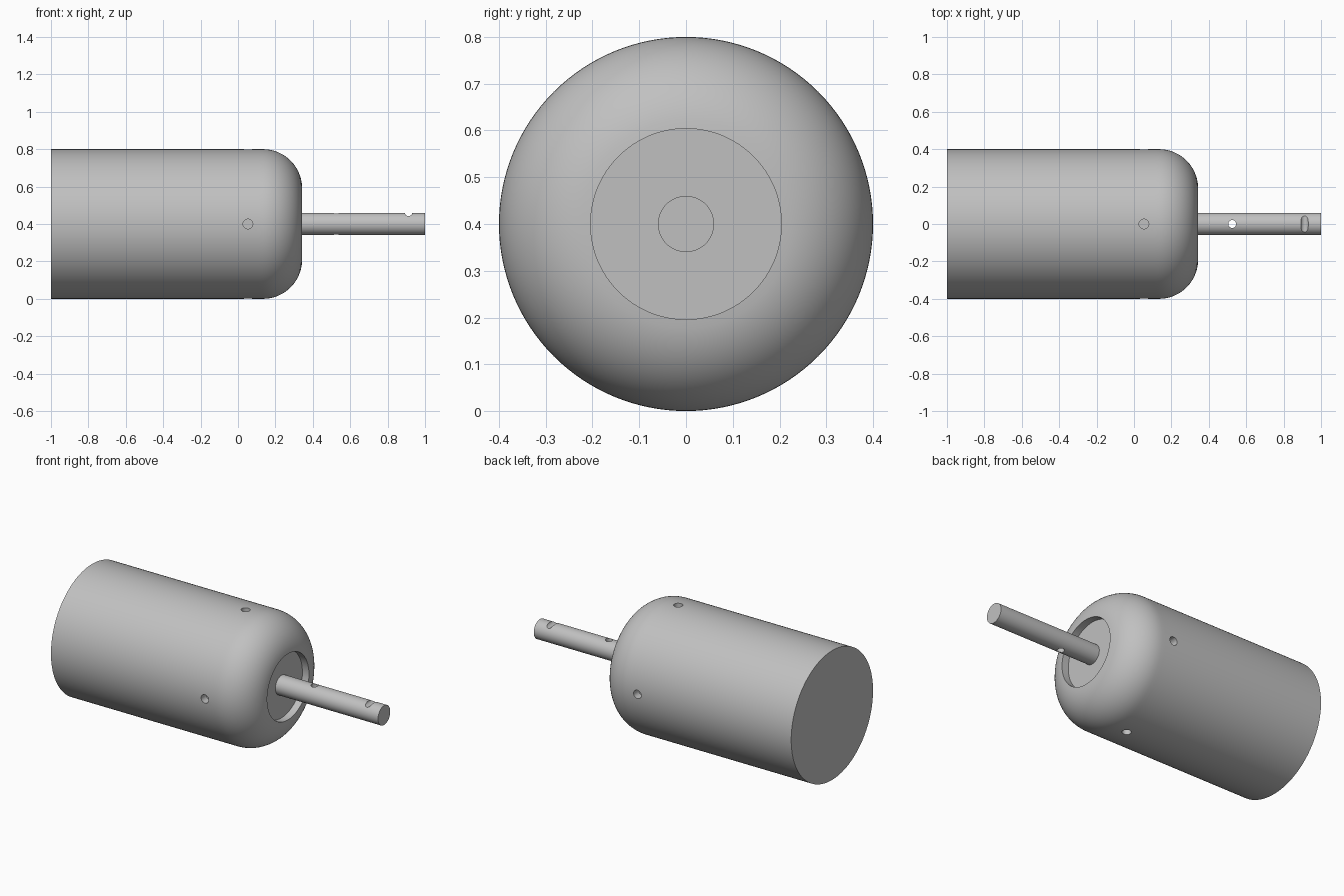
import bpy, bmesh, math
from mathutils import Matrix, Vector

old = bpy.data.objects.get("Cube")
if old:
    bpy.data.objects.remove(old, do_unlink=True)

AXIS_Z = 0.4
RADIUS = 0.4
NOSE_X = 0.343
FILLET = 0.21

grey = bpy.data.materials.new("plain grey")
grey.use_nodes = True
grey.diffuse_color = (0.53, 0.53, 0.53, 1)
grey.node_tree.nodes["Principled BSDF"].inputs["Base Color"].default_value = grey.diffuse_color


def lathe(name, profile, steps):
    """Revolve (x, radius) points about the long axis."""
    bm = bmesh.new()
    verts = [bm.verts.new((x, 0, r)) for x, r in profile]
    edges = [bm.edges.new(pair) for pair in zip(verts, verts[1:])]
    bmesh.ops.spin(bm, geom=verts + edges, cent=(0, 0, 0), axis=(1, 0, 0),
                   angle=math.tau, steps=steps, use_duplicate=False)
    bmesh.ops.remove_doubles(bm, verts=bm.verts, dist=1e-5)
    bmesh.ops.recalc_face_normals(bm, faces=bm.faces)
    mesh = bpy.data.meshes.new(name)
    bm.to_mesh(mesh)
    bm.free()
    mesh.materials.append(grey)
    obj = bpy.data.objects.new(name, mesh)
    obj.location.z = AXIS_Z
    bpy.context.collection.objects.link(obj)
    return obj


def drill(obj, centre, direction, radius, depth):
    """Cut a round hole centred on a point, along a direction."""
    rot = Vector((0, 0, 1)).rotation_difference(Vector(direction)).to_matrix().to_4x4()
    bm = bmesh.new()
    bmesh.ops.create_cone(bm, cap_ends=True, segments=32, radius1=radius, radius2=radius,
                          depth=depth, matrix=Matrix.Translation(centre) @ rot)
    mesh = bpy.data.meshes.new("drill")
    bm.to_mesh(mesh)
    bm.free()
    mesh.materials.append(grey)
    cutter = bpy.data.objects.new("drill", mesh)
    cutter.hide_render = True
    bpy.context.collection.objects.link(cutter)
    mod = obj.modifiers.new("hole", 'BOOLEAN')
    mod.operation, mod.solver, mod.object = 'DIFFERENCE', 'EXACT', cutter
    bpy.context.view_layer.objects.active = obj
    bpy.ops.object.modifier_apply(modifier=mod.name)
    bpy.data.objects.remove(cutter, do_unlink=True)


def smooth(obj):
    bpy.ops.object.select_all(action='DESELECT')
    obj.select_set(True)
    bpy.context.view_layer.objects.active = obj
    bpy.ops.object.shade_smooth_by_angle(angle=math.radians(30))


# Housing: closed cylinder with a rounded nose and a shallow round recess
rim = 0.204
recess_x = NOSE_X - 0.045
end_angle = math.acos((rim - RADIUS + FILLET) / FILLET)
profile = [(-1, 0), (-1, RADIUS), (0, RADIUS), (0.11, RADIUS)]
for i in range(17):
    a = end_angle * i / 16
    profile.append((NOSE_X - FILLET + FILLET * math.sin(a),
                    RADIUS - FILLET + FILLET * math.cos(a)))
profile += [(recess_x, rim), (recess_x, 0)]
housing = lathe("housing", profile, 128)

# Four blind screw holes round the housing
for dy, dz in ((0, 1), (0, -1), (1, 0), (-1, 0)):
    drill(housing, (0.053, RADIUS * dy, AXIS_Z + RADIUS * dz), (0, dy, dz), 0.026, 0.1)
smooth(housing)

# Shaft with a vertical pin hole and a cross notch near the tip
shaft = lathe("shaft", [(recess_x - 0.03, 0), (recess_x - 0.03, 0.06), (0.47, 0.06),
                        (0.58, 0.06), (0.86, 0.06), (0.96, 0.06), (1, 0.06), (1, 0)], 64)
drill(shaft, (0.525, 0, AXIS_Z), (0, 0, 1), 0.021, 0.3)
drill(shaft, (0.912, 0, AXIS_Z + 0.062), (0, 1, 0), 0.02, 0.3)
smooth(shaft)
